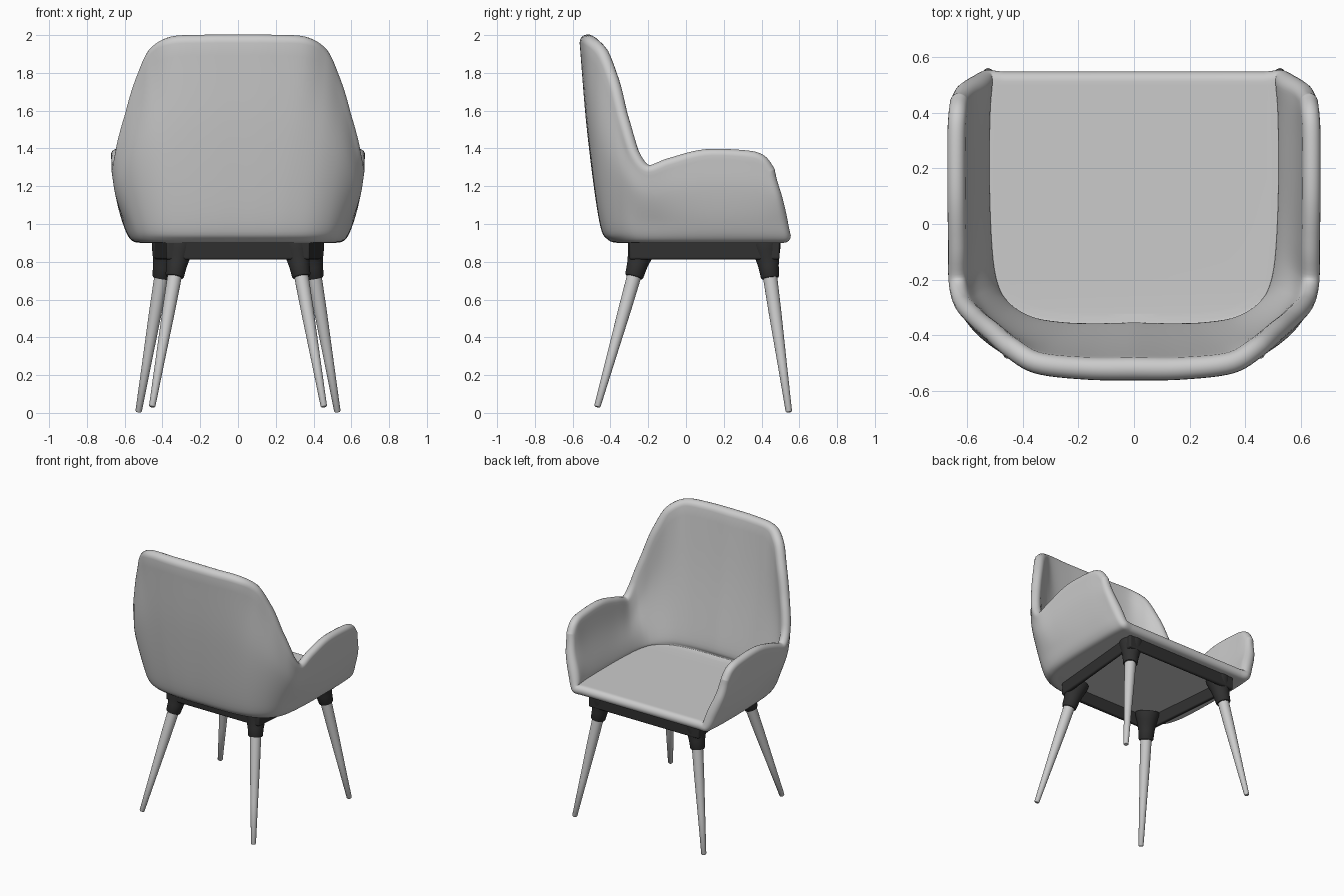
import bpy, bmesh, math
from mathutils import Vector

if "Cube" in bpy.data.objects:
    bpy.data.objects.remove(bpy.data.objects["Cube"])

# ---------- helpers ----------
def make_object(name, bm, angle=40, material=None):
    bmesh.ops.recalc_face_normals(bm, faces=bm.faces)
    mesh = bpy.data.meshes.new(name)
    bm.to_mesh(mesh)
    bm.free()
    ob = bpy.data.objects.new(name, mesh)
    bpy.context.collection.objects.link(ob)
    if material:
        mesh.materials.append(material)
    bpy.ops.object.select_all(action='DESELECT')
    ob.select_set(True)
    bpy.context.view_layer.objects.active = ob
    bpy.ops.object.shade_smooth_by_angle(angle=math.radians(angle))
    return ob

def spline(pts, t):
    """Catmull-Rom through pts[1:-1]; t runs from 0 to len(pts) - 3."""
    i = max(0, min(int(t), len(pts) - 4))
    a, b, c, d = pts[i:i + 4]
    t -= i
    return 0.5 * (2 * b + (c - a) * t + (2 * a - 5 * b + 4 * c - d) * t * t
                  + (3 * b - a - 3 * c + d) * t ** 3)

def turned(name, a, b, rings, material=None, sides=32):
    """Round tapered part along a-b; rings are (fraction, radius)."""
    bm = bmesh.new()
    rot = (b - a).to_track_quat('Z', 'Y')
    loops = []
    for f, r in rings:
        loops.append([bm.verts.new(a.lerp(b, f) + rot @ Vector(
            (r * math.cos(k * math.tau / sides), r * math.sin(k * math.tau / sides), 0)))
            for k in range(sides)])
    for p, q in zip(loops, loops[1:]):
        for k in range(sides):
            m = (k + 1) % sides
            bm.faces.new((p[k], p[m], q[m], q[k]))
    bm.faces.new(loops[0])
    bm.faces.new(loops[-1])
    return make_object(name, bm, 40, material)

# ---------- seat shell: half outline from centre of back to front of arm ----------
base = [(0, -.46), (.13, -.46), (.26, -.453), (.385, -.43), (.48, -.383), (.545, -.32),
        (.58, -.25), (.60, -.16), (.61, -.03), (.615, .13), (.615, .30), (.612, .41), (.605, .495)]
rim = [(0, -.563, 1.958), (.18, -.56, 1.958), (.36, -.537, 1.95), (.465, -.475, 1.895),
       (.533, -.415, 1.755), (.59, -.365, 1.57), (.643, -.30, 1.37), (.667, -.21, 1.275),
       (.669, -.08, 1.315), (.672, .10, 1.36), (.672, .31, 1.355), (.668, .395, 1.333), (.662, .437, 1.275)]
bulge = {2: .016, 3: .028, 4: .034, 5: .03, 6: .02}
thick = [.07, .07, .07, .085, .075, .065, .06]
K = len(base)

columns = []
for k in range(K):
    p, q = base[max(k - 1, 0)], base[min(k + 1, K - 1)]
    n = Vector((q[1] - p[1], p[0] - q[0], 0)).normalized()   # outward in plan
    if k == 0:
        n = Vector((0, -1, 0))
    b, r = Vector((*base[k], 1.02)), Vector(rim[k])
    push = Vector((0, .06 * max(0, b.y), 0))
    col = [b - n * inset + push + Vector((0, 0, z - 1.02))
           for inset, z in ((.20, .90), (.13, .90), (.05, .915))]
    col += [b, b.lerp(r, .5) + n * bulge.get(k, .012), r]
    col.append(2 * r - col[-2])
    columns.append(col)
columns.insert(0, [Vector((-p.x, p.y, p.z)) for p in columns[1]])
columns.append([2 * p - q for p, q in zip(columns[-1], columns[-2])])
levels = [list(row) for row in zip(*columns)]

def shell_column(u, phi):
    """Cross-section: outer face up, round rim, inner face down."""
    c, s, e = math.cos(phi), math.sin(phi), .01
    mid = [spline(row, u) for row in levels]
    lo, hi = max(u - e, 0), min(u + e, K - 1)
    left, right = [spline(row, lo) for row in levels], [spline(row, hi) for row in levels]
    outer, inner = [], []
    steps = 28
    for j in range(steps + 1):
        v = 4 * j / steps
        du = (spline(right, v) - spline(left, v)).normalized()
        if u == 0:
            du = Vector((1, 0, 0))
        dv = (spline(mid, min(v + e, 4)) - spline(mid, max(v - e, 0))).normalized()
        n = du.cross(dv).normalized()
        h = spline(thick, v) / 2 * (1 + .3 * max(0, 1 - u / 6) * min(v / 2, 1))
        ahead = (du - dv * du.dot(dv)).normalized()
        centre = spline(mid, v) - n * h
        m = centre + ahead * h * s
        outer.append(m + n * h * c)
        inner.append(m - n * h * c)
    for _ in range(8):                  # soften the inner crease
        inner = [inner[0]] + [(a + 2 * b + d) / 4 for a, b, d in
                              zip(inner, inner[1:], inner[2:])] + [inner[-1]]
    if s > .999:                        # the outermost column is a single line
        inner = list(outer)
    up = n.cross(du).normalized()
    arc = []
    for a in (math.pi * i / 8 for i in range(1, 8)):
        reach = up * math.sin(a) * c + ahead * s
        reach = reach.normalized() * math.hypot(math.sin(a) * c, s)
        arc.append(centre + h * (n * math.cos(a) * c + reach))
    return outer + arc + inner[::-1]

params = [((K - 1) * i / 72, 0) for i in range(73)]
params += [(K - 1, math.pi / 2 * i / 6) for i in range(1, 7)]   # rounded front edge
bm = bmesh.new()
sides = ([], [])
for u, phi in params:
    pts = shell_column(u, phi)
    for side, sx in zip(sides, (1, -1)):
        side.append([bm.verts.new((sx * p.x, p.y, p.z)) for p in pts])
for side in sides:
    for p, q in zip(side, side[1:]):
        for j in range(len(p) - 1):
            bm.faces.new((p[j], q[j], q[j + 1], p[j + 1]))
R, L = sides
for i in range(len(params) - 1):       # seat top and underside
    for j in (0, -1):
        bm.faces.new((R[i][j], R[i + 1][j], L[i + 1][j], L[i][j]))
bmesh.ops.remove_doubles(bm, verts=bm.verts, dist=.0003)
make_object("seat_shell", bm, 70)

# ---------- dark frame under the seat ----------
dark = bpy.data.materials.new("dark_frame")
dark.diffuse_color = (.03, .03, .03, 1)
dark.use_nodes = True
dark.node_tree.nodes["Principled BSDF"].inputs["Base Color"].default_value = dark.diffuse_color

bm = bmesh.new()
def frame_loop(off, z):
    return [bm.verts.new((x + math.copysign(off, x), y + math.copysign(off, y), z))
            for x, y in ((-.305, -.225), (.305, -.225), (.375, .42), (-.375, .42))]
loops = [frame_loop(.05, .812), frame_loop(.05, .91), frame_loop(-.075, .91), frame_loop(-.075, .812)]
for a in range(4):
    p, q = loops[a], loops[(a + 1) % 4]
    for k in range(4):
        m = (k + 1) % 4
        bm.faces.new((p[k], p[m], q[m], q[k]))
frame = make_object("under_frame", bm, 40, dark)
bev = frame.modifiers.new("bevel", 'BEVEL')
bev.width, bev.segments = .03, 4

# ---------- legs and their sockets ----------
for sx, sname in ((-1, "left"), (1, "right")):
    for name, top, foot in (("front", (.375, .42, .90), (.527, .545, .004)),
                            ("back", (.305, -.225, .90), (.455, -.47, .032))):
        t, f = Vector(top), Vector(foot)
        t.x *= sx
        f.x *= sx
        turned(f"{name}_{sname}_leg", f, t,
               [(0, .013), (.006, .017), (.3, .025), (.6, .034), (.8, .038), (.95, .04)])
        turned(f"{name}_{sname}_socket", f, t,
               [(.79, .03), (.792, .044), (.80, .049), (.86, .054), (.90, .061),
                (.94, .071), (.98, .08), (1, .08)], dark)
